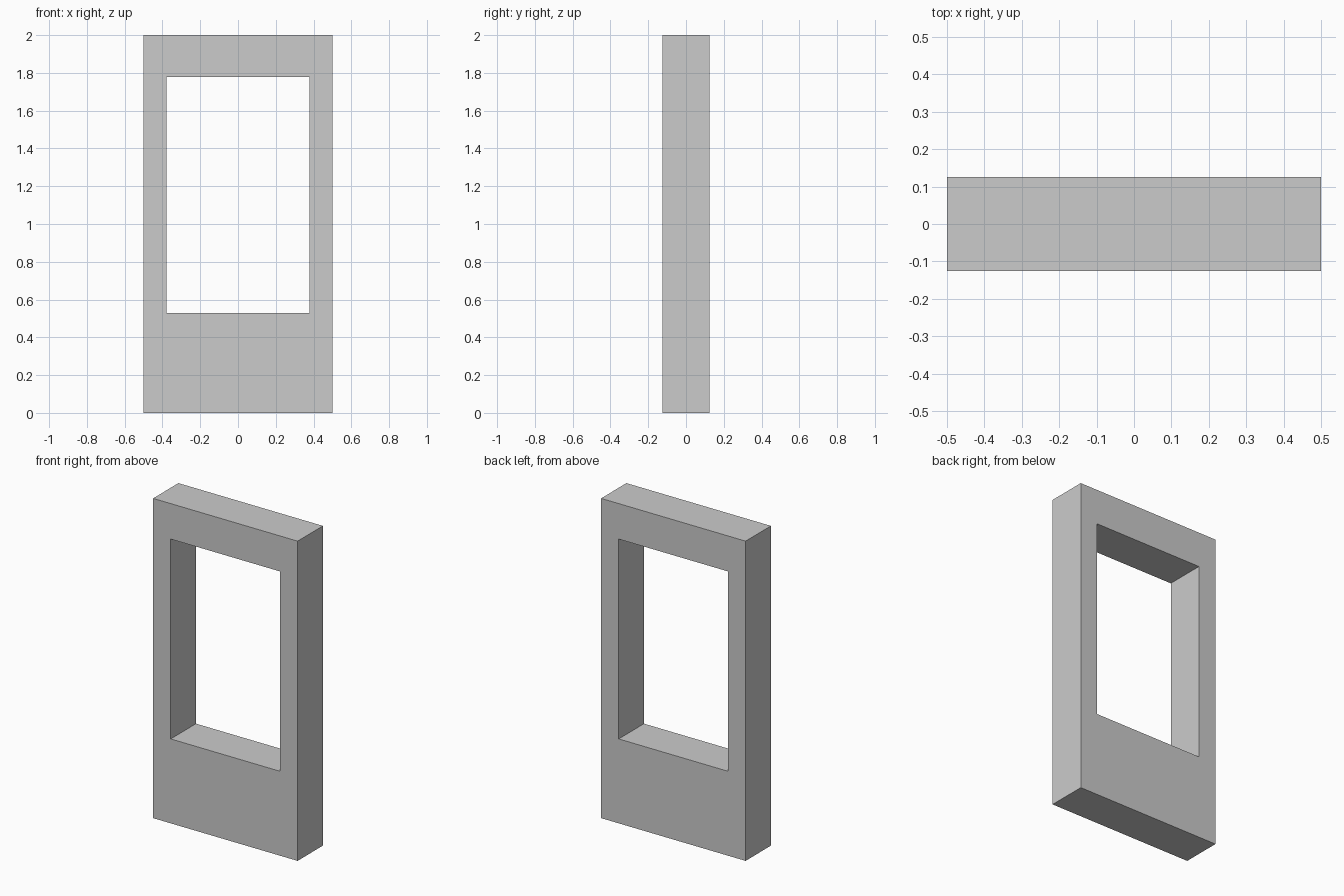
import bpy, bmesh

if "Cube" in bpy.data.objects:
    bpy.data.objects.remove(bpy.data.objects["Cube"])

DEPTH = 0.25


def rectangle(bm, half_w, z0, z1, y):
    corners = [(-half_w, z0), (half_w, z0), (half_w, z1), (-half_w, z1)]
    return [bm.verts.new((x, y, z)) for x, z in corners]


# Wall panel: front ring around the window opening, extruded to full depth
bm = bmesh.new()
outer = rectangle(bm, 0.5, 0.0, 2.0, -DEPTH / 2)
inner = rectangle(bm, 0.378, 0.528, 1.778, -DEPTH / 2)
for i in range(4):
    j = (i + 1) % 4
    bm.faces.new((outer[i], outer[j], inner[j], inner[i]))

ring = bmesh.ops.extrude_face_region(bm, geom=bm.faces[:], use_keep_orig=True)
back = [g for g in ring["geom"] if isinstance(g, bmesh.types.BMVert)]
bmesh.ops.translate(bm, verts=back, vec=(0, DEPTH, 0))
bmesh.ops.recalc_face_normals(bm, faces=bm.faces[:])

mesh = bpy.data.meshes.new("window_wall")
bm.to_mesh(mesh)
bm.free()
wall = bpy.data.objects.new("window_wall", mesh)
bpy.context.collection.objects.link(wall)
